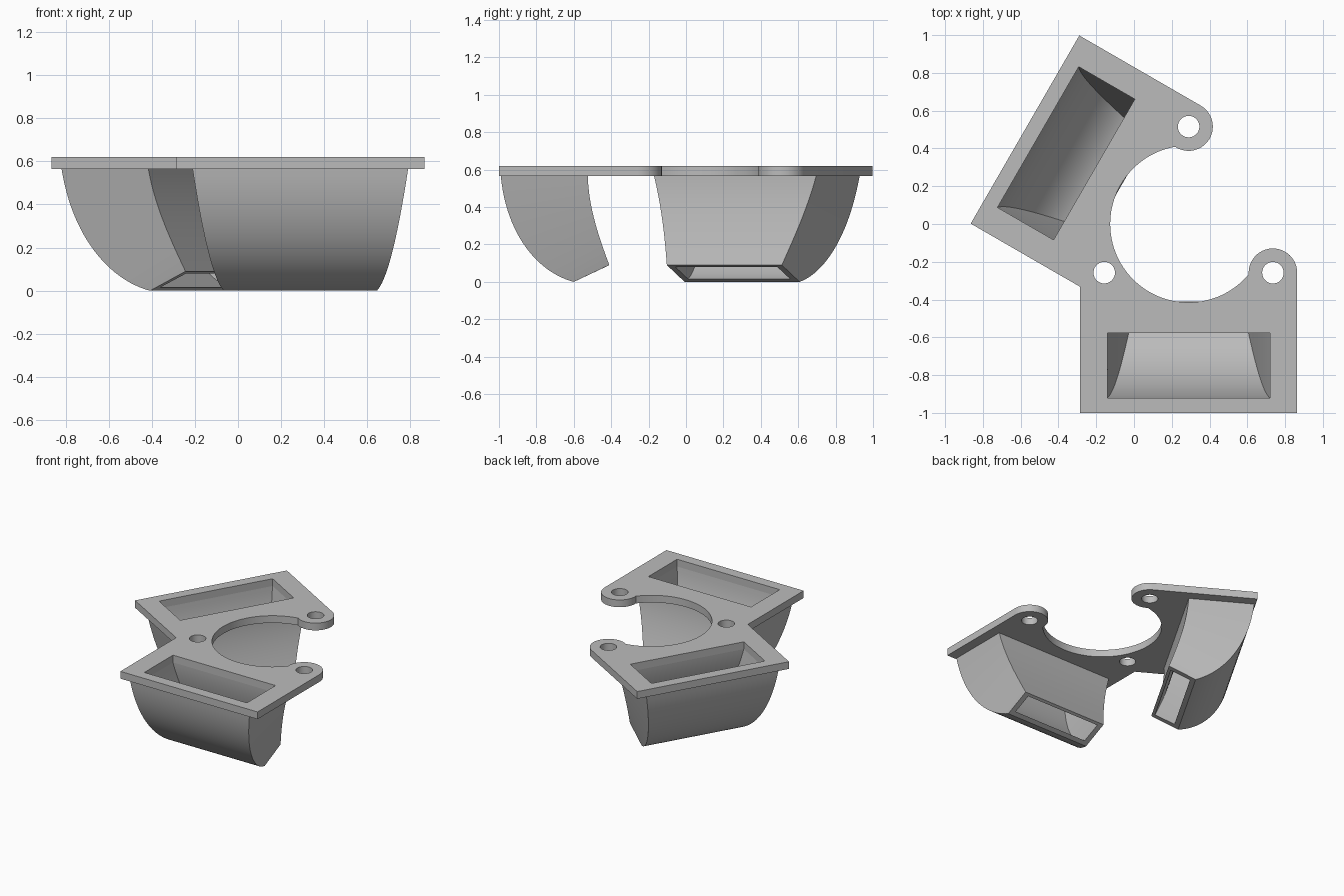
import bpy, bmesh
from math import sin, cos, radians
from mathutils import Vector

cube = bpy.data.objects.get("Cube")
if cube:
    bpy.data.objects.remove(cube, do_unlink=True)

CENTRE_X = 0.289
PLATE_LOW, PLATE_TOP = 0.565, 0.62
RING = 0.415

grey = bpy.data.materials.new("plain grey")
grey.use_nodes = True
colour = (0.5, 0.5, 0.5, 1)
grey.diffuse_color = colour
grey.node_tree.nodes["Principled BSDF"].inputs["Base Color"].default_value = colour


def add_object(name, mesh, angle=0):
    obj = bpy.data.objects.new(name, mesh)
    bpy.context.collection.objects.link(obj)
    obj.location.x = CENTRE_X
    obj.rotation_euler.z = radians(angle)
    if not mesh.materials:
        mesh.materials.append(grey)
    for p in mesh.polygons:
        p.use_smooth = True
    mesh.set_sharp_from_angle(angle=radians(30))
    return obj


def arc(cx, cy, r, start, end, n):
    angles = [radians(start + (end - start) * i / n) for i in range(n + 1)]
    return [(cx + r * cos(a), cy + r * sin(a)) for a in angles]


def turn(points, angle):
    c, s = cos(radians(angle)), sin(radians(angle))
    return [(x * c - y * s, x * s + y * c) for x, y in points]


def mirror(points):
    # reflect in the line through the middle screw hole
    c, s = cos(radians(60)), sin(radians(60))
    return [(x * c + y * s, x * s - y * c) for x, y in points]


# mounting plate: half outline, mirrored, with screw holes and duct slots
W, EAR_X, EAR_Y, EAR_R = 0.575, 0.4465, -0.258, 0.1285
half = [(-W, -0.332), (-W, -1), (W, -1)]
half += arc(EAR_X, EAR_Y, EAR_R, 0, 184, 28)
half += arc(0, 0, RING, -41, -150, 36)
outline = half + mirror(half)[::-1][1:-1]
slot = [(-0.43, -0.92), (0.43, -0.92), (0.43, -0.577), (-0.43, -0.577)]
hole = arc(EAR_X, EAR_Y, 0.057, 0, 350, 35)
loops = [outline, slot, turn(slot, -120)] + [turn(hole, a) for a in (0, 120, 240)]

curve = bpy.data.curves.new("plate_profile", "CURVE")
curve.dimensions = "2D"
curve.fill_mode = "BOTH"
curve.extrude = (PLATE_TOP - PLATE_LOW) / 2
for loop in loops:
    spline = curve.splines.new("POLY")
    spline.points.add(len(loop) - 1)
    for point, (x, y) in zip(spline.points, loop):
        point.co = (x, y, 0, 1)
    spline.use_cyclic_u = True
helper = bpy.data.objects.new("plate_profile", curve)
bpy.context.collection.objects.link(helper)
graph = bpy.context.evaluated_depsgraph_get()
plate_mesh = bpy.data.meshes.new_from_object(helper.evaluated_get(graph))
bpy.data.objects.remove(helper, do_unlink=True)
bm = bmesh.new()
bm.from_mesh(plate_mesh)
bmesh.ops.remove_doubles(bm, verts=bm.verts, dist=0.0001)
bmesh.ops.recalc_face_normals(bm, faces=bm.faces)
bm.to_mesh(plate_mesh)
bm.free()
plate = add_object("mounting_plate", plate_mesh)
plate.location.z = (PLATE_LOW + PLATE_TOP) / 2


def bezier(p, t):
    u = 1 - t
    a, b, c, d = (Vector(q) for q in p)
    return a * u**3 + b * 3 * u * u * t + c * 3 * u * t * t + d * t**3


# air duct: curved shell lofted between an outer and an inner wall
def shell(bm, floor, ceiling, w_top, w_end, n=24):
    rings = []
    for i in range(n + 1):
        t = i / n
        w = w_top + (w_end - w_top) * t
        (fy, fz), (cy, cz) = bezier(floor, t), bezier(ceiling, t)
        corners = [(-w, fy, fz), (w, fy, fz), (w, cy, cz), (-w, cy, cz)]
        rings.append([bm.verts.new(c) for c in corners])
    return rings


def bridge(bm, a, b, flip=False):
    for k in range(4):
        j = (k + 1) % 4
        quad = [a[k], a[j], b[j], b[k]]
        bm.faces.new(quad[::-1] if flip else quad)


bm = bmesh.new()
outer = shell(bm, [(-0.99, PLATE_LOW), (-0.96, 0.25), (-0.79, 0.05), (-0.6, 0)],
              [(-0.525, PLATE_LOW), (-0.52, 0.4), (-0.47, 0.25), (-0.41, 0.09)], 0.5, 0.355)
inner = shell(bm, [(-0.92, PLATE_LOW), (-0.89, 0.28), (-0.74, 0.07), (-0.567, 0.016)],
              [(-0.577, PLATE_LOW), (-0.565, 0.4), (-0.5, 0.25), (-0.43, 0.08)], 0.43, 0.315)
for rings, flip in ((outer, False), (inner, True)):
    for a, b in zip(rings, rings[1:]):
        bridge(bm, a, b, flip)
bridge(bm, outer[-1], inner[-1])
bridge(bm, inner[0], outer[0])
bmesh.ops.recalc_face_normals(bm, faces=bm.faces)
duct_mesh = bpy.data.meshes.new("air_duct")
bm.to_mesh(duct_mesh)
bm.free()
add_object("front_duct", duct_mesh)
add_object("rear_duct", duct_mesh, -120)
